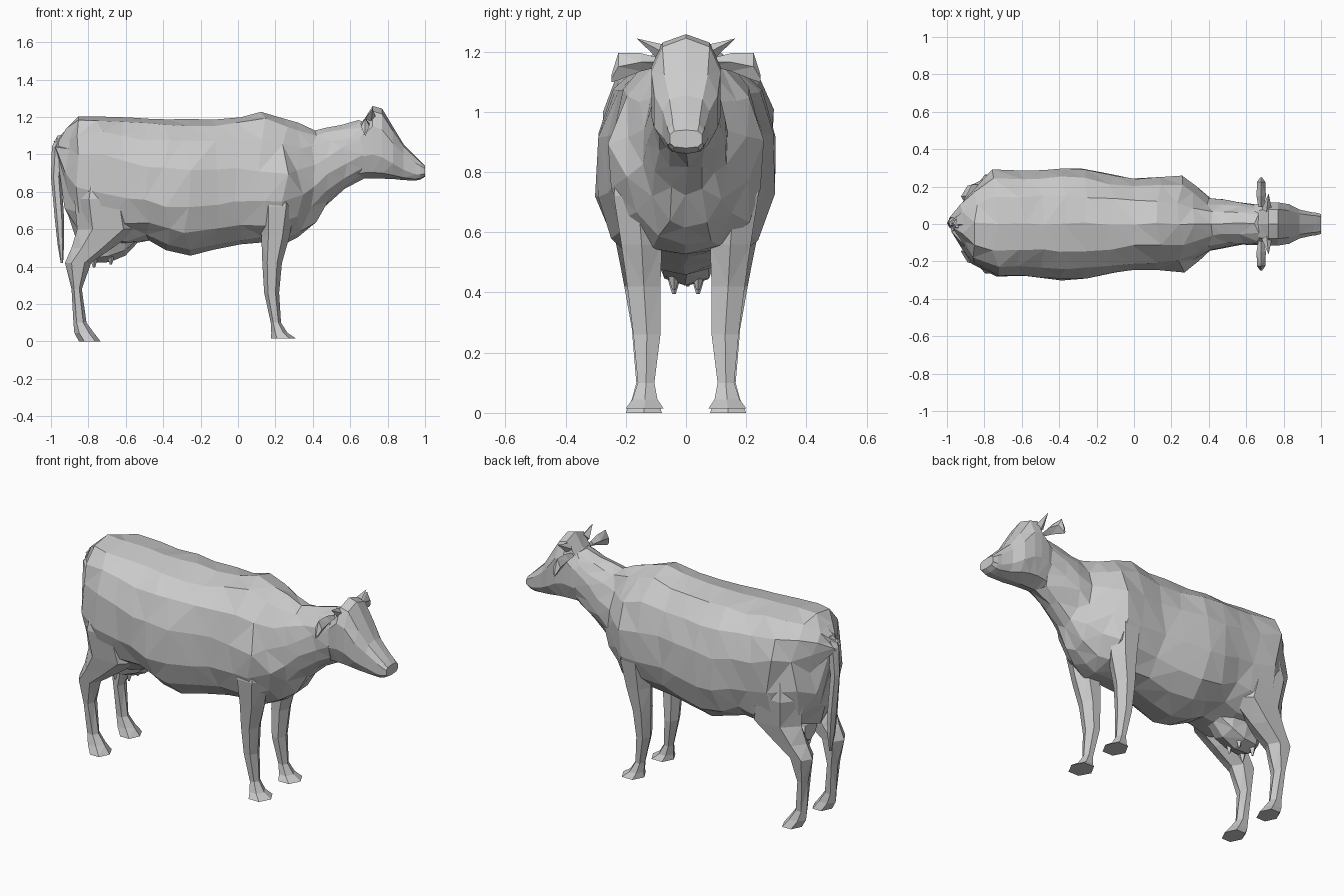
import bpy, bmesh, math, random
from mathutils import Vector, Matrix

random.seed(4)


def finish(bm, name, jitter=(0, 0, 0)):
    """Facet the mesh into flat triangles and link it as an object."""
    for v in bm.verts:
        v.co += Vector([random.uniform(-j, j) for j in jitter])
    bmesh.ops.triangulate(bm, faces=bm.faces[:], quad_method='SHORT_EDGE')
    bmesh.ops.recalc_face_normals(bm, faces=bm.faces[:])
    me = bpy.data.meshes.new(name)
    bm.to_mesh(me)
    bm.free()
    ob = bpy.data.objects.new(name, me)
    bpy.context.collection.objects.link(ob)
    return ob


def loft(name, rings, jitter=(0, 0, 0)):
    """Skin a list of equal-length point rings and cap both ends."""
    bm = bmesh.new()
    rows = [[bm.verts.new(p) for p in r] for r in rings]
    n = len(rows[0])
    for a, b in zip(rows, rows[1:]):
        for i in range(n):
            j = (i + 1) % n
            bm.faces.new((a[i], a[j], b[j], b[i]))
    bm.faces.new(rows[0])
    bm.faces.new(rows[-1])
    return finish(bm, name, jitter)


def power(v, e):
    return math.copysign(abs(v) ** e, v)


def body_ring(x, top, bottom, mid, w, e, n=14):
    """Upright cross-section, widest at height mid."""
    pts = []
    for k in range(n):
        a = 2 * math.pi * k / n
        c = power(math.cos(a), e)
        pts.append((x, w * power(math.sin(a), e),
                    mid + c * ((top - mid) if c > 0 else (mid - bottom))))
    return pts


def limb_ring(z, x0, x1, y0, y1, side=1, n=6):
    """Level cross-section filling the given x and y range."""
    pts = []
    for k in range(n):
        a = 2 * math.pi * k / n
        pts.append(((x0 + x1) / 2 + (x1 - x0) / 2 * math.cos(a),
                    side * ((y0 + y1) / 2 + (y1 - y0) / 2 * math.sin(a) / 0.866), z))
    return pts


# Trunk from rump to neck: x, top, bottom, widest height, half width, roundness
trunk = [
    (-0.975, 1.07, 1.00, 1.04, 0.035, 1.0),
    (-0.91, 1.15, 0.68, 0.98, 0.13, 0.95),
    (-0.85, 1.20, 0.56, 0.92, 0.22, 0.85),
    (-0.74, 1.21, 0.51, 0.92, 0.29, 0.8),
    (-0.60, 1.205, 0.51, 0.87, 0.285, 0.85),
    (-0.49, 1.195, 0.545, 0.84, 0.295, 0.85),
    (-0.38, 1.19, 0.49, 0.82, 0.305, 0.85),
    (-0.27, 1.185, 0.46, 0.82, 0.30, 0.85),
    (-0.12, 1.19, 0.48, 0.82, 0.27, 0.88),
    (0.00, 1.20, 0.515, 0.82, 0.255, 0.9),
    (0.13, 1.225, 0.52, 0.82, 0.255, 0.95),
    (0.25, 1.19, 0.525, 0.82, 0.26, 1.0),
    (0.33, 1.16, 0.55, 0.84, 0.205, 1.0),
    (0.41, 1.13, 0.61, 0.89, 0.14, 1.0),
    (0.48, 1.135, 0.72, 0.94, 0.13, 1.0),
    (0.57, 1.15, 0.81, 0.99, 0.12, 0.95),
    (0.66, 1.18, 0.87, 1.04, 0.11, 0.9),
]
loft("body_and_neck", [body_ring(*r) for r in trunk], (0.02, 0.009, 0.009))

# Head
skull = [
    (0.60, 1.13, 0.86, 1.02, 0.095, 0.9),
    (0.67, 1.18, 0.87, 1.06, 0.115, 0.85),
    (0.72, 1.258, 0.87, 1.08, 0.12, 0.8),
    (0.77, 1.245, 0.87, 1.06, 0.12, 0.8),
    (0.83, 1.145, 0.868, 1.00, 0.11, 0.8),
    (0.885, 1.055, 0.862, 0.96, 0.08, 0.7),
    (0.95, 0.99, 0.86, 0.92, 0.065, 0.65),
    (0.975, 0.965, 0.865, 0.915, 0.062, 0.65),
    (1.00, 0.94, 0.88, 0.91, 0.055, 0.65),
]
loft("head", [body_ring(*r, n=10) for r in skull])

# Legs from top to hoof: height, back x, front x, inner y, outer y
front_leg = [
    (0.92, 0.13, 0.29, 0.10, 0.215), (0.72, 0.115, 0.305, 0.08, 0.24),
    (0.56, 0.125, 0.275, 0.08, 0.215), (0.42, 0.13, 0.235, 0.085, 0.195),
    (0.26, 0.14, 0.22, 0.085, 0.175), (0.10, 0.175, 0.23, 0.105, 0.16),
    (0.045, 0.178, 0.265, 0.095, 0.178), (0.015, 0.175, 0.31, 0.075, 0.20),
]
hind_leg = [
    (0.98, -0.81, -0.64, 0.10, 0.23), (0.76, -0.875, -0.56, 0.07, 0.265),
    (0.60, -0.86, -0.53, 0.075, 0.24), (0.50, -0.89, -0.67, 0.08, 0.22),
    (0.42, -0.925, -0.785, 0.09, 0.205), (0.28, -0.89, -0.835, 0.095, 0.18),
    (0.10, -0.88, -0.81, 0.105, 0.165), (0.045, -0.875, -0.77, 0.095, 0.18),
    (0.0, -0.85, -0.735, 0.08, 0.20),
]
# Ears as small flared cups: y, z, half depth, half height
ear = [(0.09, 1.165, 0.015, 0.015), (0.15, 1.165, 0.025, 0.03),
       (0.225, 1.15, 0.022, 0.045), (0.248, 1.11, 0.006, 0.012)]

for side, label in ((1, "left"), (-1, "right")):
    loft("front_leg_" + label, [limb_ring(*r, side) for r in front_leg])
    loft("hind_leg_" + label, [limb_ring(*r, side) for r in hind_leg])
    loft("ear_" + label, [[(0.68 + dx, side * y, z), (0.68, side * y, z + dz),
                           (0.68 - dx, side * y, z), (0.68, side * y, z - dz)]
                          for y, z, dx, dz in ear])
    # Horns
    bm = bmesh.new()
    bmesh.ops.create_cone(bm, cap_ends=True, segments=4, radius1=0.028, radius2=0.0, depth=0.10)
    tilt = Vector((0.1, side * 0.88, 0.48)).to_track_quat('Z', 'Y').to_matrix().to_4x4()
    bm.transform(Matrix.Translation((0.715, side * 0.12, 1.22)) @ tilt)
    finish(bm, "horn_" + label)

# Tail
tail = [(1.10, -0.965, -0.90, -0.02, 0.03), (1.04, -0.995, -0.92, -0.025, 0.035),
        (0.88, -1.0, -0.945, -0.02, 0.03), (0.66, -0.98, -0.93, -0.025, 0.035),
        (0.52, -0.965, -0.93, -0.02, 0.03), (0.42, -0.948, -0.935, 0.0, 0.012)]
loft("tail", [limb_ring(*r) for r in tail])

# Udder, blended forward into the belly, with four teats
udder = [(-0.81, 0.56, 0.45, 0.51, 0.06, 1.0), (-0.77, 0.62, 0.42, 0.52, 0.095, 0.9),
         (-0.69, 0.64, 0.425, 0.53, 0.105, 0.9), (-0.60, 0.65, 0.46, 0.55, 0.10, 0.9),
         (-0.53, 0.65, 0.535, 0.59, 0.07, 1.0)]
loft("udder", [body_ring(*r, n=8) for r in udder], (0.008, 0.004, 0.004))
for x, z in ((-0.77, 0.425), (-0.68, 0.44)):
    for y in (-0.04, 0.04):
        bm = bmesh.new()
        bmesh.ops.create_cone(bm, cap_ends=True, segments=4, radius1=0.006, radius2=0.024, depth=0.06)
        bm.transform(Matrix.Translation((x, y, z)))
        finish(bm, "teat")
